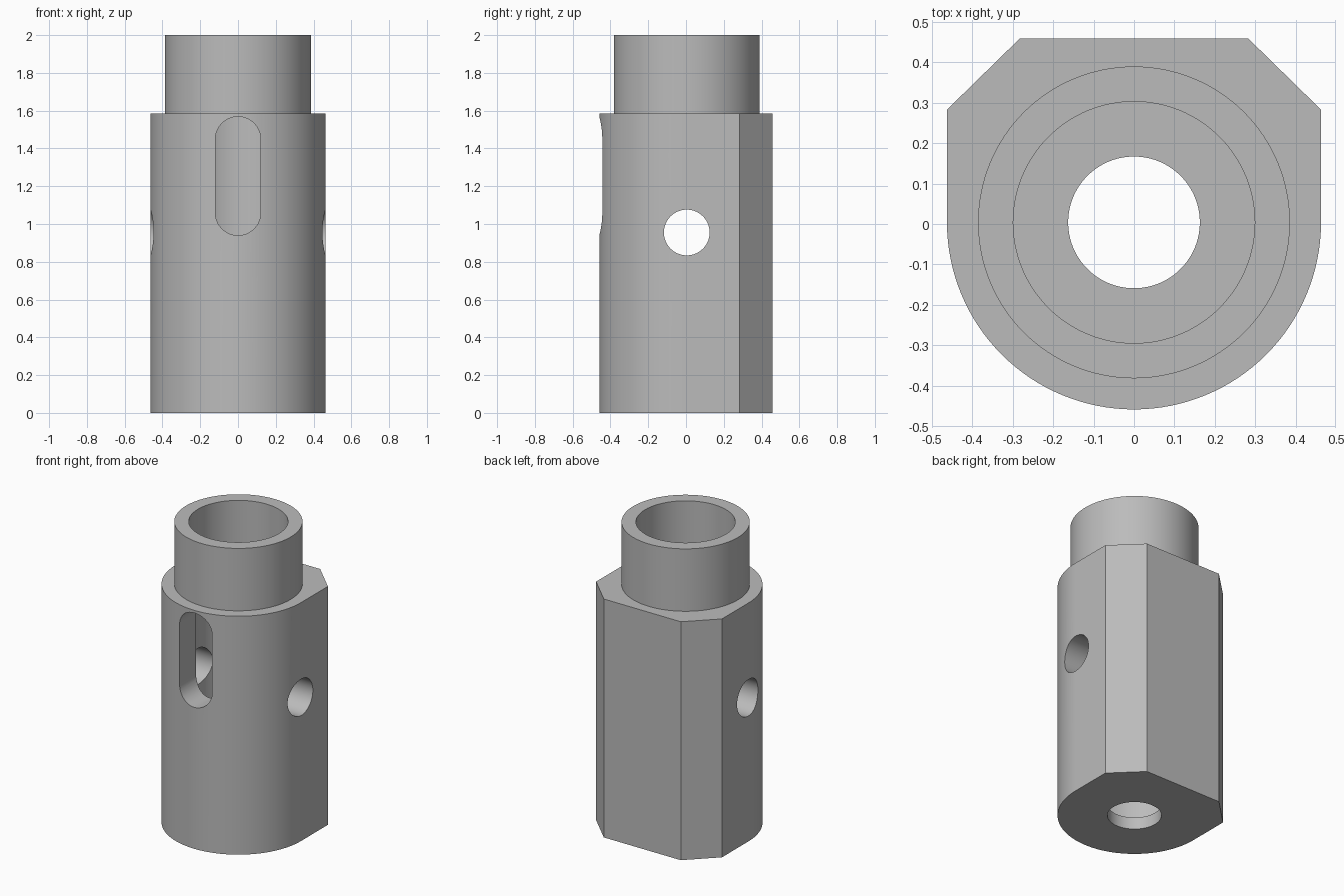
import bpy, bmesh, math
from mathutils import Vector, Matrix

SEG = 128
AXIS_Y = 0.004       # the turned axis sits just behind the centre
R = 0.463            # outer radius of the body

cube = bpy.data.objects.get("Cube")
if cube:
    bpy.data.objects.remove(cube, do_unlink=True)

grey = bpy.data.materials.new("plain_grey")
grey.use_nodes = True
colour = (0.5, 0.5, 0.5, 1)
grey.diffuse_color = colour
grey.node_tree.nodes["Principled BSDF"].inputs["Base Color"].default_value = colour


def arc(radius, start, end, steps, cx=0, cy=0):
    """Points along an arc, angles in degrees."""
    angles = [math.radians(start + (end - start) * i / steps) for i in range(steps + 1)]
    return [(cx + radius * math.cos(a), cy + radius * math.sin(a)) for a in angles]


def circle(radius):
    return arc(radius, 0, 360, SEG)[:-1]


def prism(name, outline, length, matrix):
    """Extrude a closed outline along its local z, then place it."""
    bm = bmesh.new()
    face = bm.faces.new([bm.verts.new((x, y, 0)) for x, y in outline])
    extruded = bmesh.ops.extrude_face_region(bm, geom=[face])["geom"]
    top = [v for v in extruded if isinstance(v, bmesh.types.BMVert)]
    bmesh.ops.translate(bm, verts=top, vec=(0, 0, length))
    bm.transform(matrix)
    bmesh.ops.recalc_face_normals(bm, faces=bm.faces)
    mesh = bpy.data.meshes.new(name)
    bm.to_mesh(mesh)
    bm.free()
    mesh.materials.append(grey)
    obj = bpy.data.objects.new(name, mesh)
    bpy.context.collection.objects.link(obj)
    return obj


def upright(z):
    return Matrix.Translation((0, AXIS_Y, z))


def combine(target, tool, operation):
    """Apply a boolean and discard the tool."""
    mod = target.modifiers.new(tool.name, "BOOLEAN")
    mod.object, mod.operation, mod.solver = tool, operation, "EXACT"
    bpy.ops.object.select_all(action="DESELECT")
    bpy.context.view_layer.objects.active = target
    target.select_set(True)
    bpy.ops.object.modifier_apply(modifier=mod.name)
    bpy.data.objects.remove(tool, do_unlink=True)


# Body: round front, straight sides, chamfered flat back
back, corner = 0.455, 0.283
outline = arc(R, 180, 360, SEG // 2)
outline += [(R, corner - AXIS_Y), (corner, back), (-corner, back), (-R, corner - AXIS_Y)]
body = prism("housing_body", outline, 1.585, upright(0))

# Neck collar on top
combine(body, prism("neck", circle(0.386), 0.6, upright(1.4)), "UNION")

# Main bore from the top, and the smaller hole through the thin floor
combine(body, prism("main_bore", circle(0.299), 2.2, upright(0.08)), "DIFFERENCE")
combine(body, prism("floor_hole", circle(0.163), 0.4, upright(-0.1)), "DIFFERENCE")

# Cross hole through both sides
sideways = Matrix.Translation((-1, AXIS_Y, 0.955)) @ Matrix.Rotation(math.pi / 2, 4, "Y")
combine(body, prism("cross_hole", circle(0.121), 2, sideways), "DIFFERENCE")

# Round-ended slot through the front wall only
slot = arc(0.12, 0, 180, 32, cy=1.448) + arc(0.12, 180, 360, 32, cy=1.06)
forward = Matrix.Rotation(math.pi / 2, 4, "X")
combine(body, prism("front_slot", slot, 1, forward), "DIFFERENCE")

# Smooth the round walls and keep the machined edges crisp
bpy.ops.object.shade_smooth_by_angle(angle=math.radians(25))
weighted = body.modifiers.new("even_normals", "WEIGHTED_NORMAL")
weighted.keep_sharp = True
